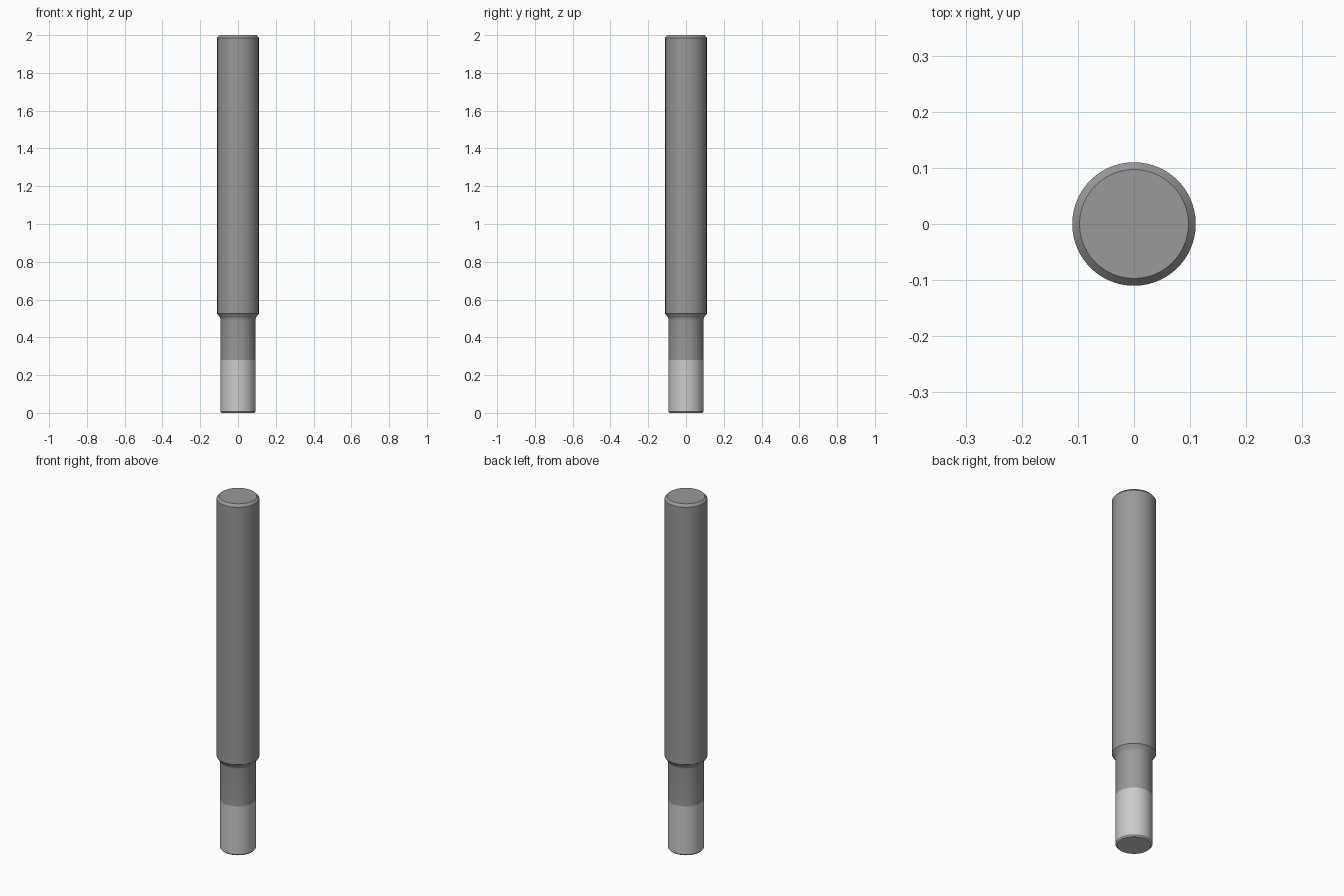
import bpy, bmesh, math

if "Cube" in bpy.data.objects:
    bpy.data.objects.remove(bpy.data.objects["Cube"])

SIDES = 96


def lathe(name, profile, color):
    """Revolve (radius, z) points around z; radius 0 closes an end."""
    bm = bmesh.new()
    verts = [bm.verts.new((r, 0, z)) for r, z in profile]
    edges = [bm.edges.new(pair) for pair in zip(verts, verts[1:])]
    bmesh.ops.spin(bm, geom=verts + edges, cent=(0, 0, 0), axis=(0, 0, 1),
                   angle=2 * math.pi, steps=SIDES)
    bmesh.ops.remove_doubles(bm, verts=bm.verts, dist=1e-5)
    bmesh.ops.recalc_face_normals(bm, faces=bm.faces)
    # make sure normals point away from the axis
    side = max(bm.faces, key=lambda f: f.calc_area())
    c = side.calc_center_median()
    if side.normal.x * c.x + side.normal.y * c.y < 0:
        bmesh.ops.reverse_faces(bm, faces=bm.faces)
    mesh = bpy.data.meshes.new(name)
    bm.to_mesh(mesh)
    bm.free()
    obj = bpy.data.objects.new(name, mesh)
    bpy.context.collection.objects.link(obj)
    mat = bpy.data.materials.new(name + "_grey")
    mat.diffuse_color = (color, color, color, 1)
    mat.use_nodes = True
    mat.node_tree.nodes["Principled BSDF"].inputs["Base Color"].default_value = mat.diffuse_color
    mesh.materials.append(mat)
    bpy.context.view_layer.objects.active = obj
    obj.select_set(True)
    bpy.ops.object.shade_smooth_by_angle(angle=math.radians(25))
    obj.select_set(False)
    return obj


# Tip: light lower section with a small chamfered end
lathe("tip", [(0, 0), (0.086, 0), (0.0925, 0.007), (0.0925, 0.28)], 0.8)

# Shank: neck, filleted flare and main shaft with a chamfered top
lathe("shank", [(0.0925, 0.28), (0.0925, 0.492), (0.0932, 0.499),
                (0.0955, 0.505), (0.11, 0.525), (0.11, 1.986),
                (0.097, 2.0), (0, 2.0)], 0.32)
